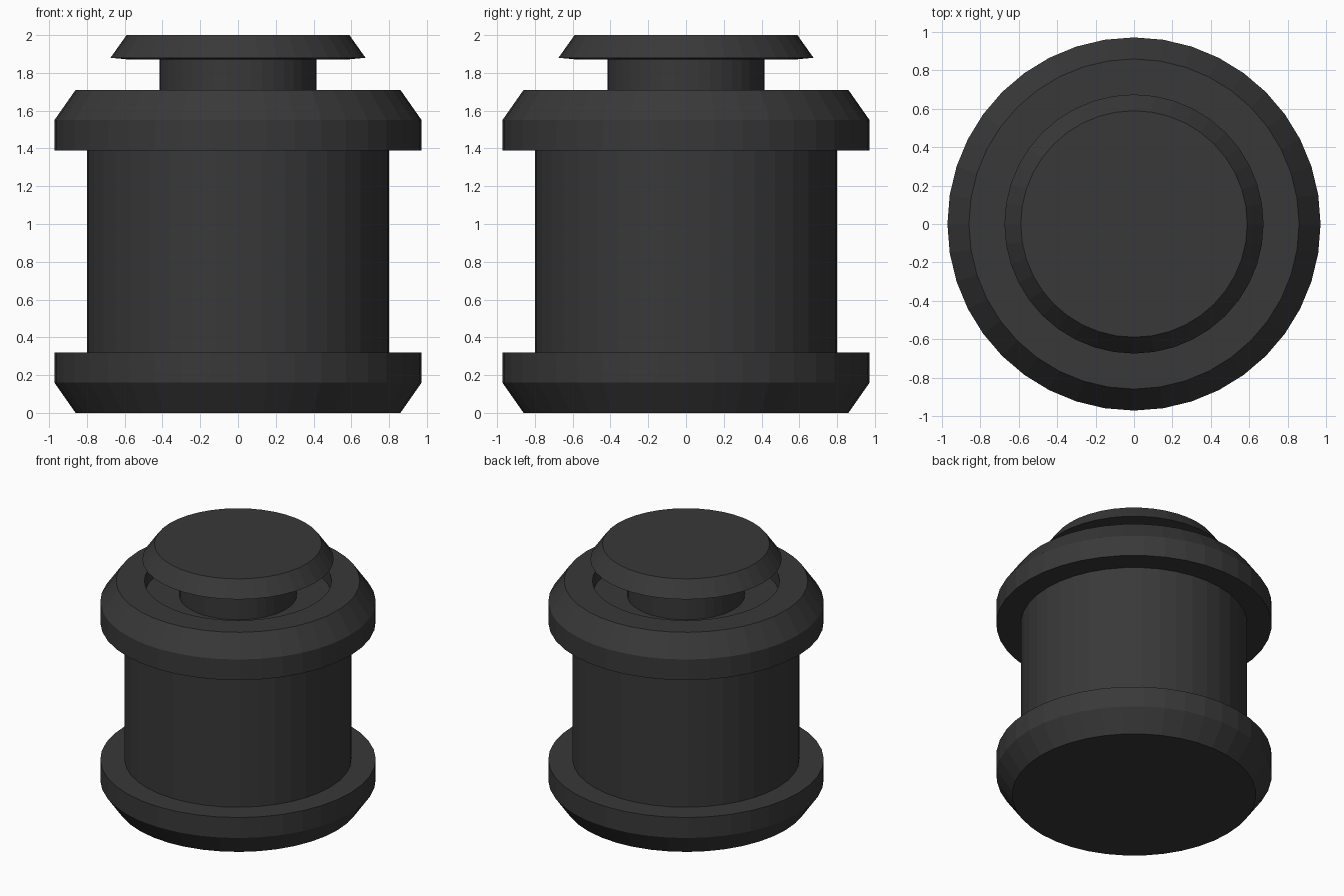
import bpy, bmesh, math

if "Cube" in bpy.data.objects:
    bpy.data.objects.remove(bpy.data.objects["Cube"])

SIDES = 40

mat = bpy.data.materials.new("charcoal")
mat.diffuse_color = (0.04, 0.04, 0.04, 1)
mat.use_nodes = True
mat.node_tree.nodes["Principled BSDF"].inputs["Base Color"].default_value = mat.diffuse_color


def lathe(name, profile):
    """Revolve (radius, z) points round z; radius 0 closes on the axis."""
    bm = bmesh.new()
    rings = []
    for r, z in profile:
        if r == 0:
            rings.append([bm.verts.new((0, 0, z))] * SIDES)
        else:
            rings.append([bm.verts.new((r * math.cos(2 * math.pi * i / SIDES),
                                        r * math.sin(2 * math.pi * i / SIDES), z))
                          for i in range(SIDES)])
    for a, b in zip(rings, rings[1:]):
        for i in range(SIDES):
            j = (i + 1) % SIDES
            quad = list(dict.fromkeys((a[i], a[j], b[j], b[i])))
            bm.faces.new(quad)
    bmesh.ops.recalc_face_normals(bm, faces=bm.faces)
    me = bpy.data.meshes.new(name)
    bm.to_mesh(me)
    bm.free()
    me.materials.append(mat)
    ob = bpy.data.objects.new(name, me)
    bpy.context.collection.objects.link(ob)
    return ob


# Body: chamfered foot, drum, chamfered collar with a recess, neck and cap
lathe("canister", [
    (0, 0), (0.86, 0), (0.972, 0.16), (0.972, 0.32),           # foot
    (0.80, 0.32), (0.80, 1.39),                                # drum
    (0.972, 1.39), (0.972, 1.55), (0.86, 1.71), (0.66, 1.71),  # collar
    (0.66, 1.60), (0.415, 1.60),                               # recess
    (0.415, 1.872), (0.59, 1.872), (0.675, 1.88),              # neck and cap underside
    (0.59, 2.0), (0, 2.0),                                     # cap
])
